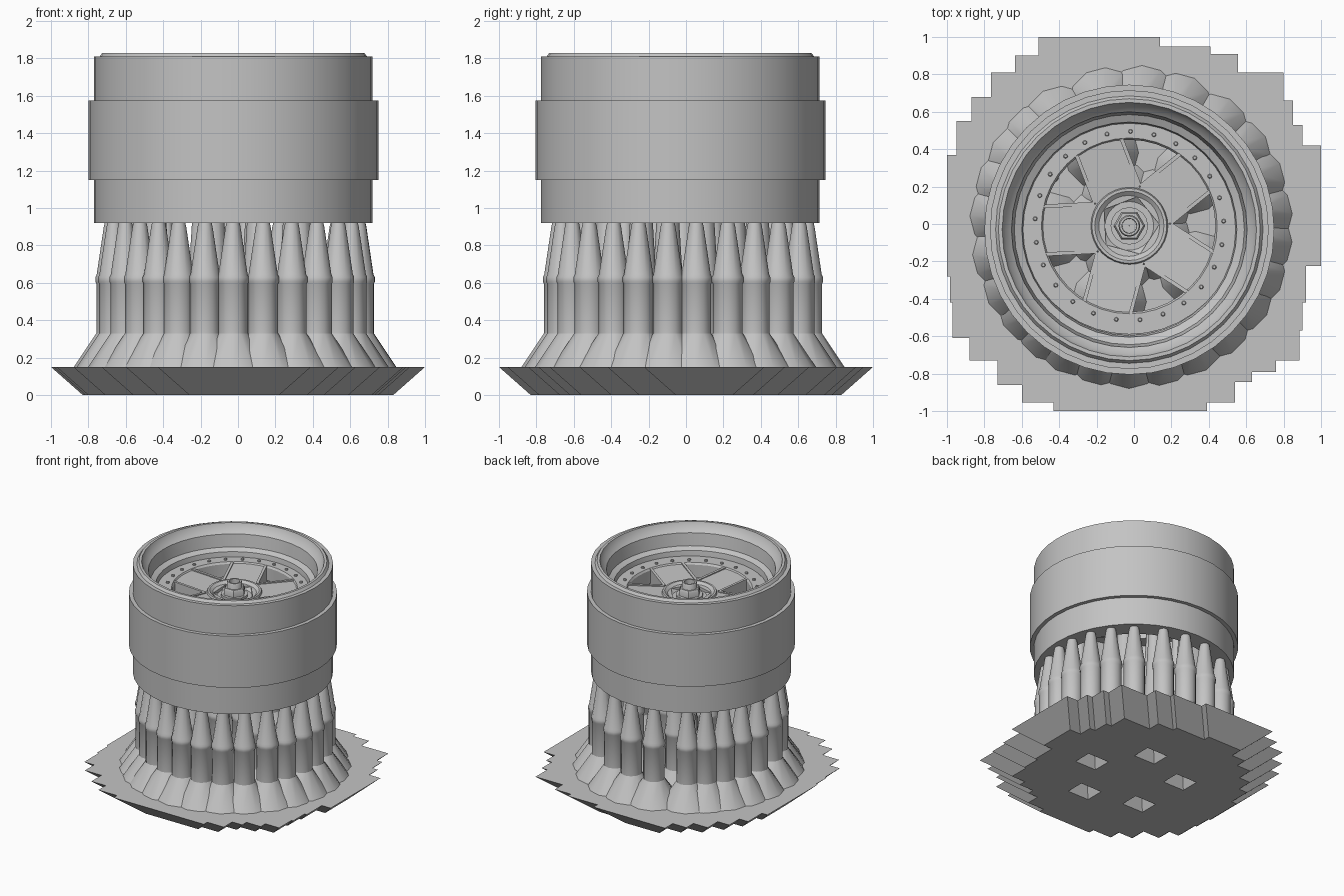
import bpy, bmesh, math
from mathutils import Matrix, Vector

cube = bpy.data.objects.get("Cube")
if cube:
    bpy.data.objects.remove(cube, do_unlink=True)

grey = bpy.data.materials.new("plain_grey")
grey.use_nodes = True
grey.diffuse_color = (0.55, 0.55, 0.55, 1)
grey.node_tree.nodes["Principled BSDF"].inputs["Base Color"].default_value = grey.diffuse_color

CX, CY = -0.025, -0.03    # wheel axis
FY = -0.01                # centre of the spoked face
SPOKES = 5
SPOKE_START = math.radians(39)


def finish(name, bm, smooth=True):
    bmesh.ops.recalc_face_normals(bm, faces=bm.faces[:])
    mesh = bpy.data.meshes.new(name)
    bm.to_mesh(mesh)
    bm.free()
    mesh.materials.append(grey)
    obj = bpy.data.objects.new(name, mesh)
    bpy.context.collection.objects.link(obj)
    if smooth:
        bpy.ops.object.select_all(action='DESELECT')
        obj.select_set(True)
        bpy.context.view_layer.objects.active = obj
        bpy.ops.object.shade_smooth_by_angle(angle=math.radians(32))
    return obj


def lathe(bm, profile, sides, x=0, y=0, closed=False):
    """Turn (radius, z) points about a vertical axis; open ends get caps."""
    rings = []
    for r, z in profile:
        rings.append([bm.verts.new((x + r * math.cos(a), y + r * math.sin(a), z))
                      for a in (2 * math.pi * i / sides for i in range(sides))])
    pairs = list(zip(rings, rings[1:]))
    if closed:
        pairs.append((rings[-1], rings[0]))
    else:
        bm.faces.new(rings[0])
        bm.faces.new(rings[-1])
    for a, b in pairs:
        for i in range(sides):
            j = (i + 1) % sides
            bm.faces.new((a[i], a[j], b[j], b[i]))


def prism(bm, low, high):
    """Solid between two matching outlines."""
    a = [bm.verts.new(p) for p in low]
    b = [bm.verts.new(p) for p in high]
    bm.faces.new(a)
    bm.faces.new(b)
    for i in range(len(a)):
        j = (i + 1) % len(a)
        bm.faces.new((a[i], a[j], b[j], b[i]))


# Stepped raft: alternating x and y moves round the outline
steps = [.14, .95, .41, .91, .555, .81, .8, .66, .85, .53, .9, .42, 1, -.225,
         .92, -.42, .9, -.57, .885, -.73, .76, -.79, .63, -.845, .54, -.955,
         .39, -1, -.43, -.955, -.6, -.86, -.73, -.73, -.88, -.61, -.97, -.42,
         -.985, -.28, -1, .37, -.95, .55, -.87, .68, -.765, .81, -.635, .9]
x, y = -.51, 1.0
outline = [(x, y)]
for i, value in enumerate(steps):
    if i % 2 == 0:
        x = value
    else:
        y = value
    outline.append((x, y))
outline.append((-.51, .9))
inset = 0.17
bm = bmesh.new()
prism(bm, [(px - math.copysign(inset, px), py - math.copysign(inset, py), 0) for px, py in outline],
      [(px, py, .15) for px, py in outline])
raft = finish("raft", bm, smooth=False)

# Tapered pits in the underside of the raft, one below each wheel window
bm = bmesh.new()
for k in range(SPOKES):
    a = SPOKE_START + (k + .5) * 2 * math.pi / SPOKES
    px, py = .02 + .38 * math.cos(a), -.03 + .38 * math.sin(a)
    square = [(-1, -1), (1, -1), (1, 1), (-1, 1)]
    prism(bm, [(px + .1 * u, py + .08 * v, -.01) for u, v in square],
          [(px + .05 * u, py + .03 * v, .11) for u, v in square])
cutter = finish("pit_cutter", bm, smooth=False)
cutter.hide_render = True
boolean = raft.modifiers.new("pits", 'BOOLEAN')
boolean.operation = 'DIFFERENCE'
boolean.solver = 'EXACT'
boolean.object = cutter
bpy.ops.object.select_all(action='DESELECT')
raft.select_set(True)
bpy.context.view_layer.objects.active = raft
bpy.ops.object.modifier_apply(modifier="pits")
bpy.data.objects.remove(cutter, do_unlink=True)


# Support columns: flared foot, shaft, slight collar and tapering tip
def support(bm, px, py, cone_top, tip):
    lathe(bm, [(.2, .14), (.2, .15), (.08, .33), (.08, .595), (.085, .605), (.085, .63),
               (.078, .645), (.04, cone_top), (.034, tip)], 12, px, py)


bm = bmesh.new()
for degrees in (102, 85, 69, 50, 35, 21, 6, -7, -21, -34, -49, -63, -77, -91, -104, -117,
                -128, -140, -152, -167, 175, 161, 148, 136, 124):
    a = math.radians(degrees)
    support(bm, -.015 + .665 * math.cos(a), -.015 + .665 * math.sin(a), .9, .925)
finish("rim_supports", bm)

bm = bmesh.new()
for k in range(SPOKES):
    a = SPOKE_START + k * 2 * math.pi / SPOKES
    for r in (.16, .42):
        support(bm, CX + r * math.cos(a), FY + r * math.sin(a), 1.28, 1.48)
finish("spoke_supports", bm)

# Wheel rim: outer wall, raised band, stepped lip and inner barrel
bm = bmesh.new()
lathe(bm, [(.6, .92), (.745, .92), (.745, 1.15), (.775, 1.15), (.775, 1.575), (.745, 1.575),
           (.745, 1.81), (.715, 1.81), (.7, 1.83), (.68, 1.83), (.665, 1.79), (.63, 1.76),
           (.615, 1.66), (.575, 1.64), (.565, 1.58), (.56, 1.45), (.57, 1.0)],
      40, CX, CY, closed=True)
finish("wheel_rim", bm)

# Flat ring that carries the spokes, with its bolts
bm = bmesh.new()
lathe(bm, [(.58, 1.48), (.58, 1.6), (.545, 1.6), (.47, 1.6), (.46, 1.585), (.46, 1.48)],
      40, CX, FY, closed=True)
finish("face_ring", bm)
bm = bmesh.new()
bolts = 25
for i in range(bolts):
    a = 2 * math.pi * (i + .2) / bolts
    lathe(bm, [(.012, 1.59), (.012, 1.608), (.008, 1.613)], 8,
          CX + .505 * math.cos(a), FY + .505 * math.sin(a))
finish("ring_bolts", bm)

# Spokes with a dished face and a raised rib along each side
bm = bmesh.new()
for k in range(SPOKES):
    turn = Matrix.Translation((CX, FY, 0)) @ Matrix.Rotation(SPOKE_START + k * 2 * math.pi / SPOKES, 4, 'Z')

    def bar(y0, y1, start, end, z_in, z_out):
        quad = [(start, y0, z_in), (end, y0, z_out), (end, y1, z_out), (start, y1, z_in)]
        prism(bm, [turn @ Vector((u, v, 1.46)) for u, v, z in quad],
              [turn @ Vector(p) for p in quad])

    bar(-.125, .125, .13, .475, 1.565, 1.59)
    for side in (-1, 1):
        bar(side * .118, side * .138, .18, .47, 1.575, 1.6)
finish("spokes", bm, smooth=False)

# Hub dish, hexagonal nut and hollow axle end
bm = bmesh.new()
lathe(bm, [(.04, 1.46), (.2, 1.46), (.21, 1.56), (.2, 1.585), (.185, 1.585), (.13, 1.54), (.04, 1.54)],
      32, CX, FY, closed=True)
finish("hub_dish", bm)
bm = bmesh.new()
lathe(bm, [(.05, 1.53), (.1, 1.53), (.1, 1.56), (.05, 1.56)], 16, CX, FY, closed=True)
lathe(bm, [(.05, 1.55), (.085, 1.55), (.085, 1.6), (.075, 1.615), (.05, 1.615)], 6, CX, FY, closed=True)
finish("hub_nut", bm)
bm = bmesh.new()
lathe(bm, [(.04, 1.5), (.058, 1.5), (.058, 1.65), (.052, 1.66), (.04, 1.66), (.038, 1.59), (.001, 1.59),
           (.001, 1.5)], 16, CX, FY, closed=True)
finish("axle_end", bm)
